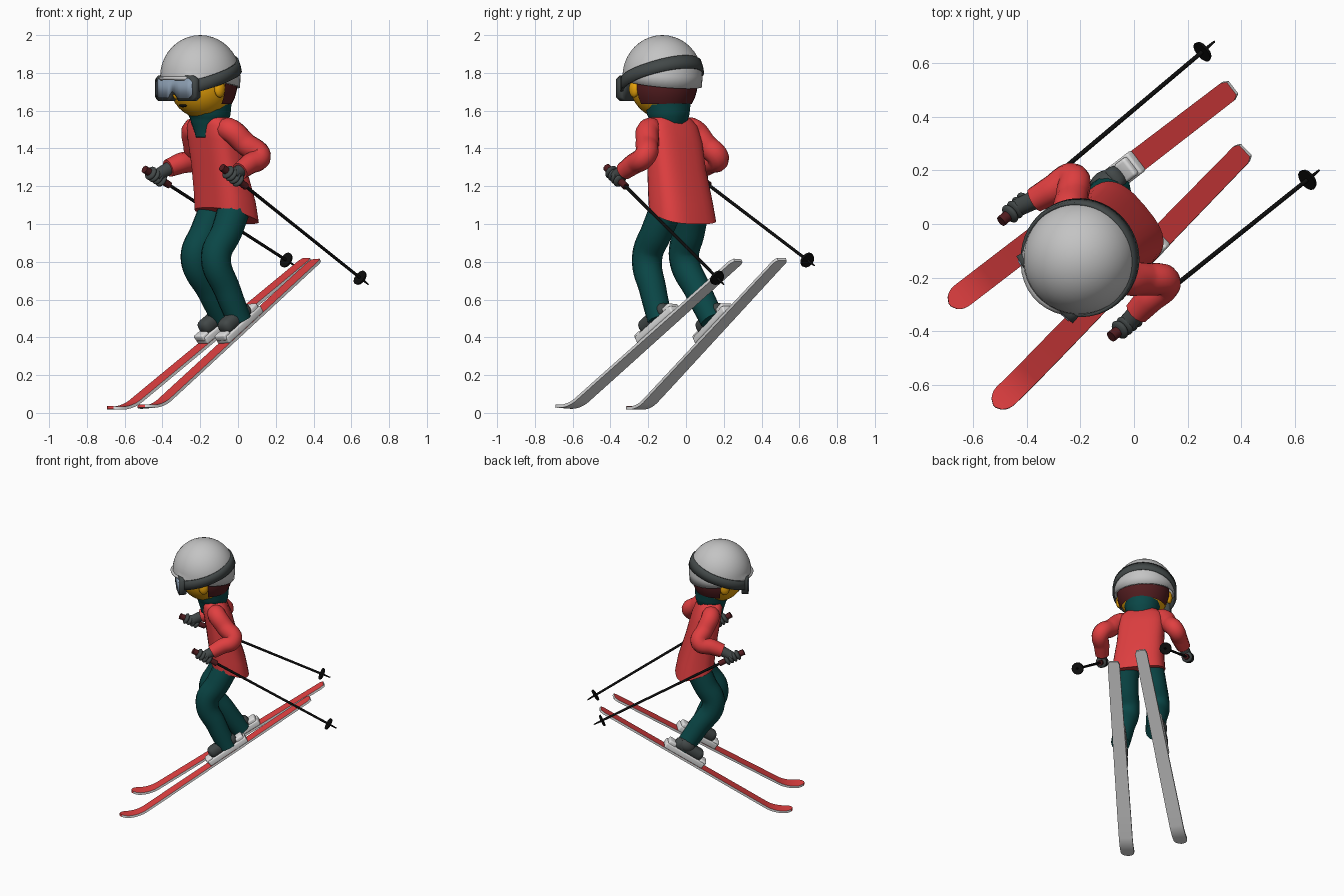
import bpy, bmesh
from math import sin, cos, pi, radians, sqrt
from mathutils import Matrix, Vector

cube = bpy.data.objects.get("Cube")
if cube:
    bpy.data.objects.remove(cube, do_unlink=True)


def material(name, rgb):
    m = bpy.data.materials.new(name)
    m.use_nodes = True
    m.diffuse_color = (*rgb, 1)
    m.node_tree.nodes["Principled BSDF"].inputs["Base Color"].default_value = (*rgb, 1)
    return m


RED = material("red", (.75, .05, .052))
TEAL = material("teal", (.003, .062, .062))
SKIN = material("golden skin", (.8, .36, .003))
GREY = material("light grey", (.55, .55, .55))
WHITE = material("off white", (.74, .74, .74))
DARK = material("charcoal", (.055, .065, .065))
LENS = material("lens blue", (.26, .34, .44))
MAROON = material("maroon", (.085, .012, .014))
BLACK = material("black", (.004, .004, .004))


def finish(ob, *mats):
    """Assign materials and smooth while keeping hard edges."""
    for m in mats:
        ob.data.materials.append(m)
    bpy.ops.object.select_all(action='DESELECT')
    ob.select_set(True)
    bpy.context.view_layer.objects.active = ob
    bpy.ops.object.shade_smooth_by_angle(angle=radians(40))
    return ob


def from_bm(name, bm, mats, matrix=Matrix()):
    bmesh.ops.recalc_face_normals(bm, faces=bm.faces)
    me = bpy.data.meshes.new(name)
    bm.to_mesh(me)
    bm.free()
    ob = bpy.data.objects.new(name, me)
    bpy.context.collection.objects.link(ob)
    ob.matrix_world = matrix
    return finish(ob, *mats)


def ball(name, mat, frame, pos, size, keep=None):
    """Ellipsoid in a frame; keep is an optional vertex filter."""
    bm = bmesh.new()
    bmesh.ops.create_uvsphere(bm, u_segments=28, v_segments=16, radius=1)
    bmesh.ops.scale(bm, vec=size, verts=bm.verts)
    if keep:
        bmesh.ops.delete(bm, geom=[v for v in bm.verts if not keep(v.co)], context='VERTS')
    return from_bm(name, bm, [mat], frame @ Matrix.Translation(pos))


def block(name, mat, frame, pos, size, bevel):
    bm = bmesh.new()
    bmesh.ops.create_cube(bm, size=1)
    bmesh.ops.scale(bm, vec=size, verts=bm.verts)
    bmesh.ops.bevel(bm, geom=bm.edges[:], offset=bevel, segments=4, profile=.5, affect='EDGES')
    return from_bm(name, bm, [mat], frame @ Matrix.Translation(pos))


def tube(name, mat, points, radii):
    """Smooth round tube through points with a radius at each."""
    cu = bpy.data.curves.new(name, 'CURVE')
    cu.dimensions = '3D'
    cu.bevel_depth = 1
    cu.bevel_resolution = 4
    cu.resolution_u = 8
    cu.use_fill_caps = True
    sp = cu.splines.new('BEZIER')
    sp.bezier_points.add(len(points) - 1)
    for bp, p, r in zip(sp.bezier_points, points, radii):
        bp.co, bp.radius = p, r
        bp.handle_left_type = bp.handle_right_type = 'AUTO'
    ob = bpy.data.objects.new(name, cu)
    bpy.context.collection.objects.link(ob)
    bpy.ops.object.select_all(action='DESELECT')
    ob.select_set(True)
    bpy.context.view_layer.objects.active = ob
    bpy.ops.object.convert(target='MESH')
    return finish(bpy.context.object, mat)


def loft(rings):
    bm = bmesh.new()
    rows = [[bm.verts.new(p) for p in ring] for ring in rings]
    n = len(rows[0])
    for a, b in zip(rows, rows[1:]):
        for j in range(n):
            bm.faces.new((a[j], a[(j + 1) % n], b[(j + 1) % n], b[j]))
    bm.faces.new(rows[0])
    bm.faces.new(rows[-1])
    return bm


def yaw(degrees):
    return Matrix.Rotation(radians(degrees), 4, 'Z')


BODY = yaw(-50)


# Jacket: rounded-box sections, hem lower at the back
def section(center, lat, dep, tilt):
    ring = []
    for k in range(32):
        c, s = cos(k * pi / 16), sin(k * pi / 16)
        x = lat * abs(c) ** .7 * (1 if c > 0 else -1)
        y = dep * abs(s) ** .7 * (1 if s > 0 else -1)
        ring.append(Vector(center) + BODY @ Vector((x, y, -tilt * y)))
    return ring


jacket = [((-.06, -.018, 1.043), .18, .132, .33), ((-.07, -.03, 1.14), .174, .126, .25),
          ((-.1, -.05, 1.3), .162, .108, .15), ((-.125, -.065, 1.44), .16, .1, .1),
          ((-.14, -.08, 1.52), .152, .088, .05), ((-.148, -.088, 1.56), .12, .07, 0),
          ((-.15, -.09, 1.575), .08, .055, 0)]
from_bm("jacket", loft([section(*j) for j in jacket]), [RED])
tube("neck_warmer", TEAL, [(-.165, -.107, 1.45), (-.155, -.096, 1.53), (-.152, -.094, 1.58), (-.155, -.096, 1.63)],
     [.06, .096, .115, .124])

# Head, ears, nose, mouth and hair
HEAD = Matrix.Translation((-.19, -.125, 1.74)) @ BODY
ball("head", SKIN, HEAD, (0, 0, 0), (.172, .172, .18))
ball("nose", SKIN, HEAD, (0, -.17, -.06), (.022, .024, .022))
ball("mouth", BLACK, HEAD, (0, -.132, -.113), (.03, .009, .009))
ball("hair", MAROON, HEAD, (0, .006, 0), (.182, .182, .19),
     lambda v: v.y > -.02 and -.11 < v.z < .08)
for side, sx in (("left", 1), ("right", -1)):
    ball(side + "_ear", SKIN, HEAD, (sx * .175, -.025, -.025), (.022, .032, .045))

# Helmet: half ellipsoid with a skirt longer at the back and a small brim in front
HELMET = Matrix.Translation((-.2, -.125, 1.78)) @ BODY
bm = bmesh.new()
bmesh.ops.create_uvsphere(bm, u_segments=40, v_segments=20, radius=1)
bmesh.ops.scale(bm, vec=(.21, .215, .22), verts=bm.verts)
bmesh.ops.delete(bm, geom=[v for v in bm.verts if v.co.z < -.001], context='VERTS')
rim = bmesh.ops.extrude_edge_only(bm, edges=[e for e in bm.edges if e.is_boundary])
for v in [g for g in rim["geom"] if isinstance(g, bmesh.types.BMVert)]:
    v.co.z -= .034 + .14 * v.co.y
    v.co.y *= 1.07 if v.co.y < -.1 else .99
shell = from_bm("helmet", bm, [GREY], HELMET)
shell.modifiers.new("thickness", 'SOLIDIFY').thickness = .015

# Goggle strap: band climbing to the back of the helmet
bm = bmesh.new()
rows = []
for i in range(41):
    a = radians(-140 + 7 * i)
    row = []
    for dz in (-.034, 0, .034):
        h = .005 + .075 * cos(a) + dz
        r = .222 * sqrt(1 - (max(h, 0) / .226) ** 2)
        row.append(bm.verts.new((r * sin(a), r * cos(a), h)))
    rows.append(row)
for a, b in zip(rows, rows[1:]):
    for j in range(2):
        bm.faces.new((a[j], a[j + 1], b[j + 1], b[j]))
strap = from_bm("goggle_strap", bm, [DARK], HELMET)
strap.modifiers.new("thickness", 'SOLIDIFY').thickness = .014


# Goggles: slightly curved plates with a notch over the nose
def visor(name, mat, margin, front, thick):
    bm = bmesh.new()
    pairs = []
    half = .16 - margin
    for i in range(25):
        x = half * (i / 12 - 1)
        low = -.088 + margin + .036 * max(0, 1 - (x / .04) ** 2)
        corner = .02 * max(0, abs(x) / half - .85) / .15
        y = front + .5 * x * x
        pairs.append([bm.verts.new((x, y, z)) for z in (low + corner, .045 - margin - corner)])
    for (a, b), (c, d) in zip(pairs, pairs[1:]):
        bm.faces.new((a, b, d, c))
    ob = from_bm(name, bm, [mat], HEAD)
    mod = ob.modifiers.new("thickness", 'SOLIDIFY')
    mod.thickness = thick
    mod.offset = 0


visor("goggle_frame", DARK, 0, -.178, .045)
visor("goggle_lens", LENS, .014, -.201, .009)

# Arms, hands and poles
sides = {
    "left": dict(shoulder=(-.05, -.19, 1.5), elbow=(.115, -.218, 1.36), wrist=(.01, -.33, 1.28),
                 top=(-.085, -.42, 1.3), end=(.69, .2, .68)),
    "right": dict(shoulder=(-.23, .03, 1.5), elbow=(-.23, .168, 1.35), wrist=(-.37, .09, 1.295),
                  top=(-.495, .01, 1.29), end=(.3, .68, .78))}
for side, p in sides.items():
    sh, el, wr, top, end = (Vector(p[k]) for k in ("shoulder", "elbow", "wrist", "top", "end"))
    inner = Vector((-.12, -.07, 1.47))
    tube(side + "_sleeve", RED, [sh.lerp(inner, .4), sh, sh.lerp(el, .55), el, el.lerp(wr, .55), wr],
         [.05, .064, .062, .06, .055, .048])
    at = lambda t: top.lerp(end, t)
    aim = (end - top).to_track_quat('Z', 'Y').to_matrix().to_4x4()
    tube(side + "_glove", DARK, [wr.lerp(el, .1), wr.lerp(at(.075), .6), at(.075)], [.036, .034, .034])
    for k in range(4):
        ball(f"{side}_finger_{k + 1}", DARK, Matrix.Translation(at(.042 + .023 * k)) @ aim,
             (0, 0, 0), (.038, .038, .017))
    tube(side + "_pole_grip", MAROON, [at(0), at(.165)], [.021, .019])
    tube(side + "_pole_shaft", BLACK, [at(.15), at(.94), at(1)], [.009, .008, .004])
    tube(side + "_pole_basket", BLACK, [at(.94), at(.95)], [.043, .04])

# Legs
legs = {"left": [(-.015, -.095, 1.1), (-.06, -.155, .96), (-.117, -.206, .82), (-.057, -.175, .65), (.006, -.138, .49)],
        "right": [(-.11, .04, 1.1), (-.17, .016, .96), (-.224, -.01, .82), (-.15, .062, .65), (-.072, .14, .49)]}
for side, path in legs.items():
    tube(side + "_trouser_leg", TEAL, path, [.088, .084, .081, .072, .066])


# Skis: straight run, curled rounded tip, red deck
def ski_mesh():
    rings, y, h = [], 0, 0
    straight, curl, steps = 1.37, .19, 16
    stations = [0, .008, .025, .35, .7, 1, 1.2, straight]
    stations += [straight + curl * (i + 1) / steps for i in range(steps)]
    last = 0
    for s in stations:
        a = radians(38) * min(1, max(0, s - straight) / (curl * .85))
        y, h = y - (s - last) * cos(a), h + (s - last) * sin(a)
        last = s
        w = .041 + .006 * min(1, s / 1.2)
        if s < .02:
            w -= .012 - s * .6
        left = straight + curl - s
        if left < .06:
            w *= max(.15, sqrt(1 - (1 - left / .06) ** 2))
        n = Vector((0, sin(a), cos(a))) * .008
        c = Vector((0, y, h))
        rings.append([c + n + Vector((-w, 0, 0)), c + n + Vector((w, 0, 0)),
                      c - n + Vector((w, 0, 0)), c - n + Vector((-w, 0, 0))])
    bm = loft(rings)
    bmesh.ops.recalc_face_normals(bm, faces=bm.faces)
    for f in bm.faces:
        f.material_index = 1 if f.normal.z > .5 else 0
    return bm


for side, tail, turn, pitch, roll in (("left", (.415, .275, .808), -44.2, 32.7, -4),
                                      ("right", (.367, .507, .814), -52.5, 33.3, 0)):
    frame = (Matrix.Translation(tail) @ yaw(turn) @ Matrix.Rotation(radians(pitch), 4, 'X')
             @ Matrix.Rotation(radians(roll), 4, 'Y'))
    from_bm(side + "_ski", ski_mesh(), [WHITE, RED], frame)
    # Binding plate, toe and heel pieces, boot and cuff
    block(side + "_binding_plate", WHITE, frame, (0, -.675, .027), (.094, .31, .042), .01)
    block(side + "_binding_toe", WHITE, frame, (0, -.812, .045), (.08, .05, .035), .01)
    block(side + "_binding_heel", WHITE, frame, (0, -.56, .05), (.08, .06, .045), .012)
    block(side + "_boot", DARK, frame, (0, -.685, .075), (.09, .22, .08), .034)
    ball(side + "_boot_cuff", DARK, frame, (0, -.655, .09), (.055, .065, .05))
